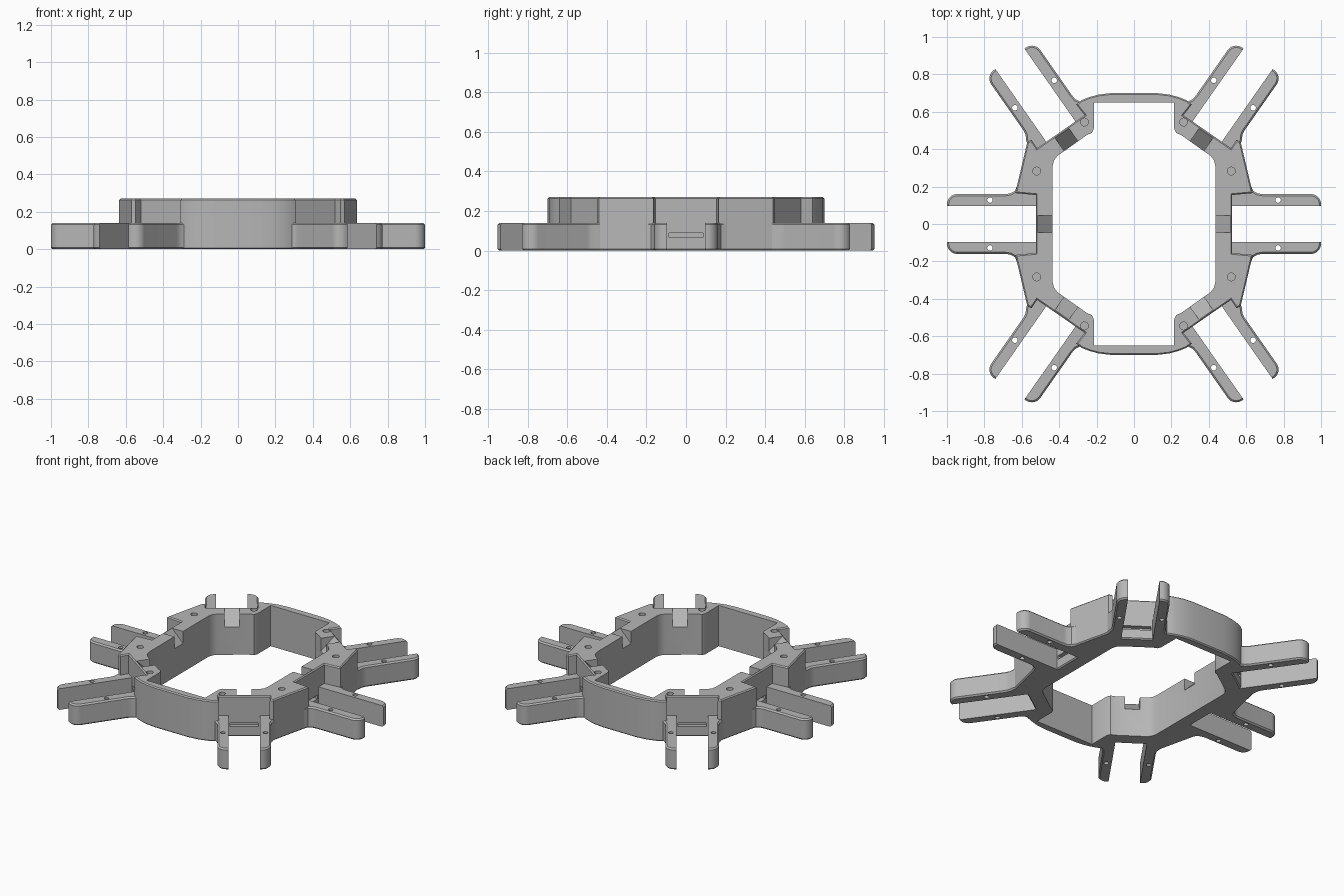
import bpy, bmesh
from math import pi, cos, sin, radians
from mathutils import Vector, Matrix

cube = bpy.data.objects.get("Cube")
if cube:
    bpy.data.objects.remove(cube)

BODY_H, ARM_H = 0.27, 0.14

grey = bpy.data.materials.new("light_grey")
grey.use_nodes = True
colour = (0.47, 0.47, 0.47, 1)
grey.diffuse_color = colour
grey.node_tree.nodes["Principled BSDF"].inputs["Base Color"].default_value = colour


def prism(bm, pts, z0, z1, chamfer=0, keep=lambda a, b: True):
    """Extrude an outline; chamfer its top and bottom rims where keep() allows."""
    low = [bm.verts.new((x, y, z0)) for x, y in pts]
    high = [bm.verts.new((x, y, z1)) for x, y in pts]
    n = len(pts)
    faces = [bm.faces.new(low[::-1]), bm.faces.new(high)]
    for i in range(n):
        j = (i + 1) % n
        faces.append(bm.faces.new((low[i], low[j], high[j], high[i])))
    bmesh.ops.recalc_face_normals(bm, faces=faces)
    if chamfer:
        rims = [e for e in bm.edges
                if abs(e.verts[0].co.z - e.verts[1].co.z) < 1e-5
                and keep(e.verts[0].co, e.verts[1].co)]
        bmesh.ops.bevel(bm, geom=rims, offset=chamfer, segments=1,
                        affect='EDGES', clamp_overlap=True)


def make(name, bm):
    bmesh.ops.recalc_face_normals(bm, faces=bm.faces[:])
    mesh = bpy.data.meshes.new(name)
    bm.to_mesh(mesh)
    bm.free()
    mesh.materials.append(grey)
    ob = bpy.data.objects.new(name, mesh)
    bpy.context.scene.collection.objects.link(ob)
    return ob


def cut(ob, cutter):
    mod = ob.modifiers.new("cut", 'BOOLEAN')
    mod.operation, mod.solver, mod.object = 'DIFFERENCE', 'EXACT', cutter
    activate(ob)
    bpy.ops.object.modifier_apply(modifier=mod.name)
    bpy.data.objects.remove(cutter)


def activate(ob):
    bpy.ops.object.select_all(action='DESELECT')
    ob.select_set(True)
    bpy.context.view_layer.objects.active = ob


def smooth(ob):
    activate(ob)
    bpy.ops.object.shade_smooth_by_angle(angle=radians(25))


def four_way(q):
    """Mirror a first-quadrant outline into a closed loop."""
    left = [(-x, y) for x, y in reversed(q)]
    return q + left + [(-x, -y) for x, y in q] + [(x, -y) for x, y in reversed(q)]


def circle(cx, cy, r, n=16):
    return [(cx + r * cos(2 * pi * i / n), cy + r * sin(2 * pi * i / n)) for i in range(n)]


def box(bm, u0, u1, half_v, z0, z1):
    prism(bm, [(u0, -half_v), (u1, -half_v), (u1, half_v), (u0, half_v)], z0, z1)


# Ring body with its large opening
outer = four_way([(.525, .155), (.635, .165), (.57, .44), (.548, .45), (.518, .406),
                  (.264, .582), (.31, .64), (.28, .662), (.24, .678), (.19, .692), (.12, .70)])
inner = four_way([(.435, .31), (.428, .34), (.41, .364), (.25, .477),
                  (.225, .487), (.215, .51), (.215, .65)])
bm = bmesh.new()
prism(bm, outer, 0, BODY_H, 0.007)
body = make("ring_body", bm)
bm = bmesh.new()
prism(bm, inner, -0.1, BODY_H + 0.1)
cut(body, make("opening_cutter", bm))

# Six leg mounts: wall centre, heading, and whether it is on a diagonal
mounts = [("left", .525, 0, 0), ("right", -.525, 0, 180)]
for name, sx, sy, ang in (("back_left", 1, 1, 55), ("back_right", -1, 1, 125),
                          ("front_right", -1, -1, 235), ("front_left", 1, -1, 305)):
    mounts.append((name, sx * .391, sy * .494, ang))


def placement(x, y, ang):
    return Matrix.Translation((x, y, 0)) @ Matrix.Rotation(radians(ang), 4, 'Z')


# Ramped cable notches, wall slots and blind screw holes
tools = bmesh.new()
for name, x, y, ang in mounts:
    part = bmesh.new()
    ramp = [(-.01, BODY_H), (-.13, .15), (-.13, .32), (-.01, .32)]
    sides = [[part.verts.new((u, v, z)) for u, z in ramp] for v in (-.045, .045)]
    part.faces.new(sides[0])
    part.faces.new(sides[1][::-1])
    for i in range(4):
        j = (i + 1) % 4
        part.faces.new((sides[0][i], sides[1][i], sides[1][j], sides[0][j]))
    box(part, -.03, .03, .085, .065, .09)
    bmesh.ops.recalc_face_normals(part, faces=part.faces[:])
    part.transform(placement(x, y, ang))
    temp = bpy.data.meshes.new("temp")
    part.to_mesh(temp)
    part.free()
    tools.from_mesh(temp)
    bpy.data.meshes.remove(temp)
for sx in (-1, 1):
    for sy in (-1, 1):
        for hx, hy in ((.265, .545), (.52, .283)):
            prism(tools, circle(sx * hx, sy * hy, .021), .19, .32)
cut(body, make("detail_cutter", tools))
smooth(body)

# Paired arms: rounded outer tip, flared root, pin hole
LENGTH = 0.475


def arm(name, x, y, ang, side, root, foot):
    tip = [(LENGTH - .055 + .055 * cos(a), .105 + .055 * sin(a))
           for a in (i * pi / 16 for i in range(9))]
    pts = [(-.02, .095), (LENGTH, .095)] + tip
    pts += [(root + .06, .16), (root + .035, .164), (root + .012, .177), foot, (-.02, .17)]
    bm = bmesh.new()
    prism(bm, pts, 0, ARM_H, 0.009,
          lambda a, b: max(a.y, b.y) > .1 and min(a.x, b.x) > 0)
    ob = make(name, bm)
    bm = bmesh.new()
    prism(bm, circle(.245, .128, .015), -.1, .3)
    cut(ob, make("pin_cutter", bm))
    # Mirror to the chosen side, then move to the mount
    ob.data.transform(placement(x, y, ang) @ Matrix.Diagonal((1, side, 1, 1)))
    if side < 0:
        ob.data.flip_normals()
    smooth(ob)


for name, x, y, ang in mounts:
    for side in (1, -1):
        across = Vector((-sin(radians(ang)), cos(radians(ang)))) * side
        if y == 0:
            root, foot = .10, (.10, .205)
        elif across.y * y > 0:
            root, foot = .06, (.05, .20)
        else:
            root, foot = .06, (.03, .19)
        label = "a" if side > 0 else "b"
        arm(f"{name}_arm_{label}", x, y, ang, side, root, foot)
